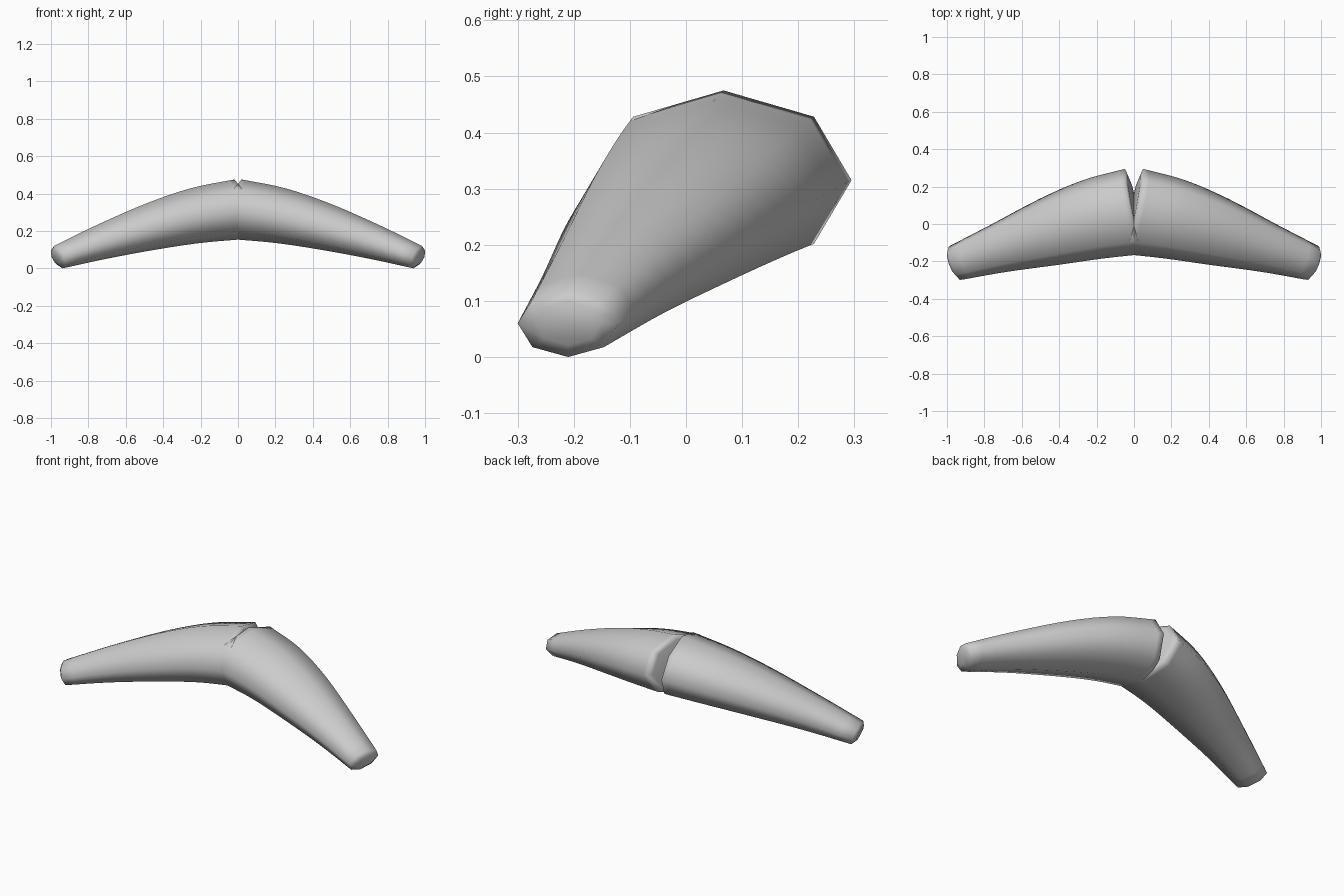
import bpy, bmesh, math
from mathutils import Vector

cube = bpy.data.objects.get("Cube")
if cube:
    bpy.data.objects.remove(cube, do_unlink=True)

# One plain grey
grey = bpy.data.materials.new("light_grey")
grey.use_nodes = True
colour = (0.6, 0.6, 0.6, 1)
grey.diffuse_color = colour
grey.node_tree.nodes["Principled BSDF"].inputs["Base Color"].default_value = colour

SIDES = 8
# Stations along a half: centre x, y, z, radius y, radius z, lean along y, lean along z
STATIONS = [Vector(s) for s in (
    (0.00, 0.067, 0.315, 0.228, 0.160, 0.21, 0.12),
    (0.22, 0.025, 0.283, 0.210, 0.147, 0.24, 0.17),
    (0.45, -0.04, 0.227, 0.178, 0.124, 0.27, 0.24),
    (0.72, -0.128, 0.144, 0.128, 0.091, 0.30, 0.30),
    (0.96, -0.21, 0.06, 0.09, 0.06, 0.33, 0.37),
)]


def station(t):
    """Smooth curve through the stations, t from 0 to the last index."""
    last = len(STATIONS) - 1
    i = min(int(t), last - 1)
    u = t - i
    b, c = STATIONS[i], STATIONS[i + 1]
    a = STATIONS[i - 1] if i > 0 else 2 * b - c
    d = STATIONS[i + 2] if i + 2 <= last else 2 * c - b
    return 0.5 * (2 * b + (c - a) * u + (2 * a - 5 * b + 4 * c - d) * u ** 2
                  + (3 * b - a - 3 * c + d) * u ** 3)


def ring(bm, side, s, scale=1, push=0):
    """Leaning eight-sided ring, pushed along x."""
    x, y, z, ry, rz, ly, lz = s
    verts = []
    for k in range(SIDES):
        angle = math.tau * k / SIDES
        dy, dz = ry * scale * math.cos(angle), rz * scale * math.sin(angle)
        verts.append(bm.verts.new((side * (x + push + ly * dy + lz * dz), y + dy, z + dz)))
    return verts


def build_half(name, side):
    bm = bmesh.new()
    steps = 16
    last = len(STATIONS) - 1
    ts = [0, 0.14] + [last * i / steps for i in range(1, steps + 1)]
    rings = [ring(bm, side, STATIONS[0], 0.85, -0.008)]      # inner cap
    rings += [ring(bm, side, station(t)) for t in ts]        # tapering body
    rings.append(ring(bm, side, STATIONS[-1], 0.65, 0.017))  # rounded tip
    for a, b in zip(rings, rings[1:]):
        for k in range(SIDES):
            n = (k + 1) % SIDES
            bm.faces.new((a[k], a[n], b[n], b[k]))
    bm.faces.new(rings[0])
    bm.faces.new(rings[-1])
    bmesh.ops.recalc_face_normals(bm, faces=bm.faces)
    for face in bm.faces:
        face.smooth = True
    mesh = bpy.data.meshes.new(name)
    bm.to_mesh(mesh)
    bm.free()
    mesh.materials.append(grey)
    bpy.context.collection.objects.link(bpy.data.objects.new(name, mesh))


build_half("left_half", 1)
build_half("right_half", -1)
